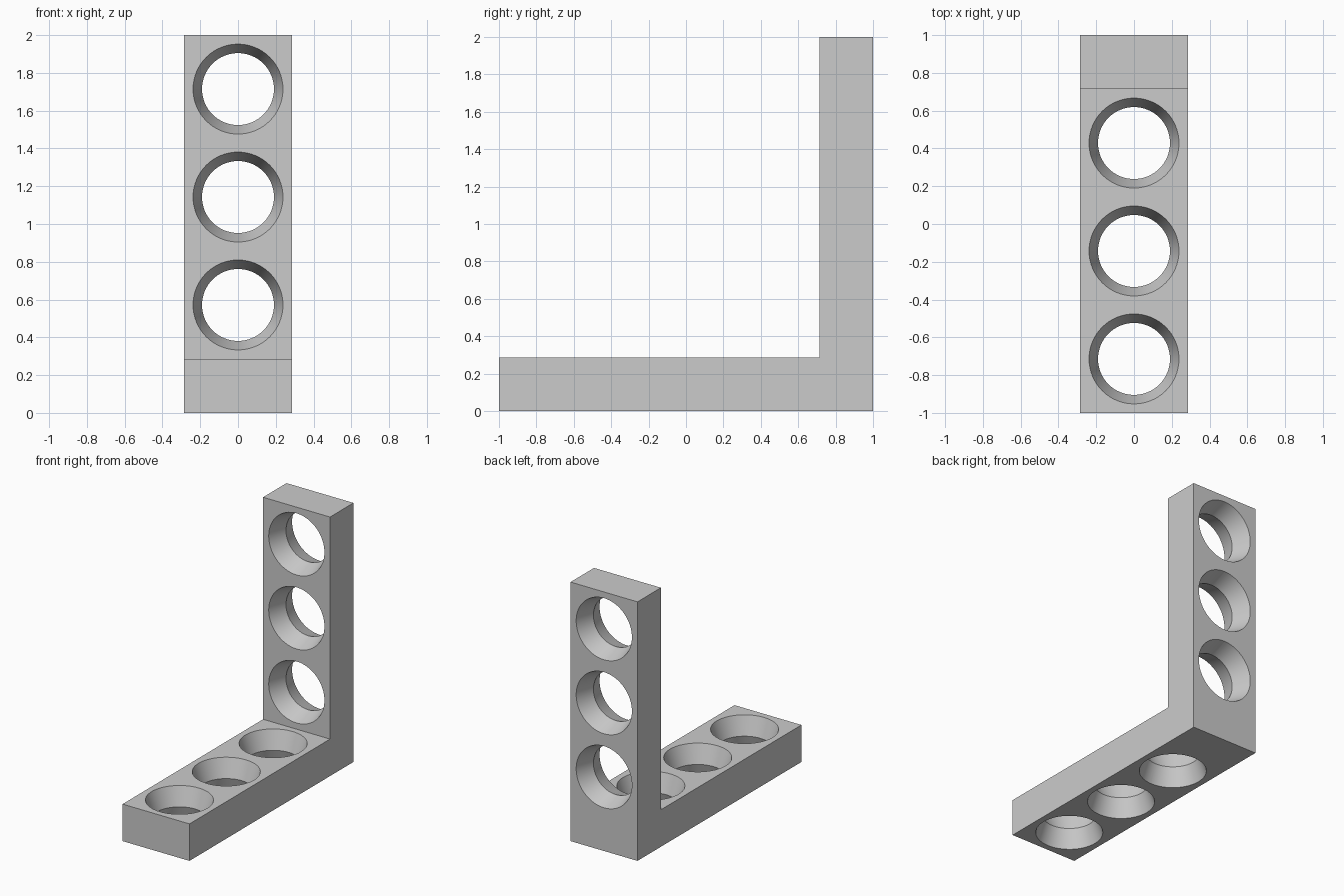
import bpy
import bmesh
import math
from mathutils import Matrix

cube = bpy.data.objects.get("Cube")
if cube:
    bpy.data.objects.remove(cube, do_unlink=True)

UNIT = 2 / 3.5          # hole spacing, also the beam width
THICK = UNIT / 2        # beam thickness
R_FACE = UNIT * 5 / 12  # hole radius at the faces
R_WAIST = UNIT / 3      # hole radius at mid thickness

grey = bpy.data.materials.new("plain grey")
grey.use_nodes = True
colour = (0.6, 0.6, 0.6, 1)
grey.diffuse_color = colour
grey.node_tree.nodes["Principled BSDF"].inputs["Base Color"].default_value = colour


def make_object(name, bm):
    bmesh.ops.recalc_face_normals(bm, faces=bm.faces)
    mesh = bpy.data.meshes.new(name)
    bm.to_mesh(mesh)
    bm.free()
    mesh.materials.append(grey)
    obj = bpy.data.objects.new(name, mesh)
    bpy.context.collection.objects.link(obj)
    return obj


# L-shaped bracket: side profile extruded across the width
bm = bmesh.new()
profile = [(-1, 0), (1, 0), (1, 2), (1 - THICK, 2), (1 - THICK, THICK), (-1, THICK)]
face = bm.faces.new([bm.verts.new((-UNIT / 2, y, z)) for y, z in profile])
side = bmesh.ops.extrude_face_region(bm, geom=[face])
bmesh.ops.translate(bm, vec=(UNIT, 0, 0),
                    verts=[v for v in side["geom"] if isinstance(v, bmesh.types.BMVert)])
bracket = make_object("angle_bracket", bm)


# Hourglass cutter: three rings, continued slightly past the faces
def add_hourglass(bm, matrix, segments=64):
    half = THICK / 2 * 1.1
    r_end = R_WAIST + (R_FACE - R_WAIST) * 1.1
    rings = []
    for h, r in ((-half, r_end), (0, R_WAIST), (half, r_end)):
        angles = [math.tau * i / segments for i in range(segments)]
        rings.append([bm.verts.new((r * math.cos(a), r * math.sin(a), h)) for a in angles])
    for low, high in zip(rings, rings[1:]):
        for i in range(segments):
            j = (i + 1) % segments
            bm.faces.new((low[i], low[j], high[j], high[i]))
    bm.faces.new(rings[0])
    bm.faces.new(rings[-1])
    bmesh.ops.transform(bm, matrix=matrix, verts=[v for ring in rings for v in ring])


# Three holes through each arm
bm = bmesh.new()
for k in (1, 2, 3):
    add_hourglass(bm, Matrix.Translation((0, 1 - k * UNIT, THICK / 2)))
    add_hourglass(bm, Matrix.Translation((0, 1 - THICK / 2, k * UNIT))
                  @ Matrix.Rotation(math.pi / 2, 4, "X"))
cutter = make_object("hole_cutter", bm)
cutter.hide_render = True

cut = bracket.modifiers.new("holes", "BOOLEAN")
cut.operation = "DIFFERENCE"
cut.solver = "EXACT"
cut.object = cutter

bpy.ops.object.select_all(action="DESELECT")
bracket.select_set(True)
bpy.context.view_layer.objects.active = bracket
bpy.ops.object.modifier_apply(modifier=cut.name)
bpy.data.objects.remove(cutter, do_unlink=True)
bpy.ops.object.shade_smooth_by_angle(angle=math.radians(25))
